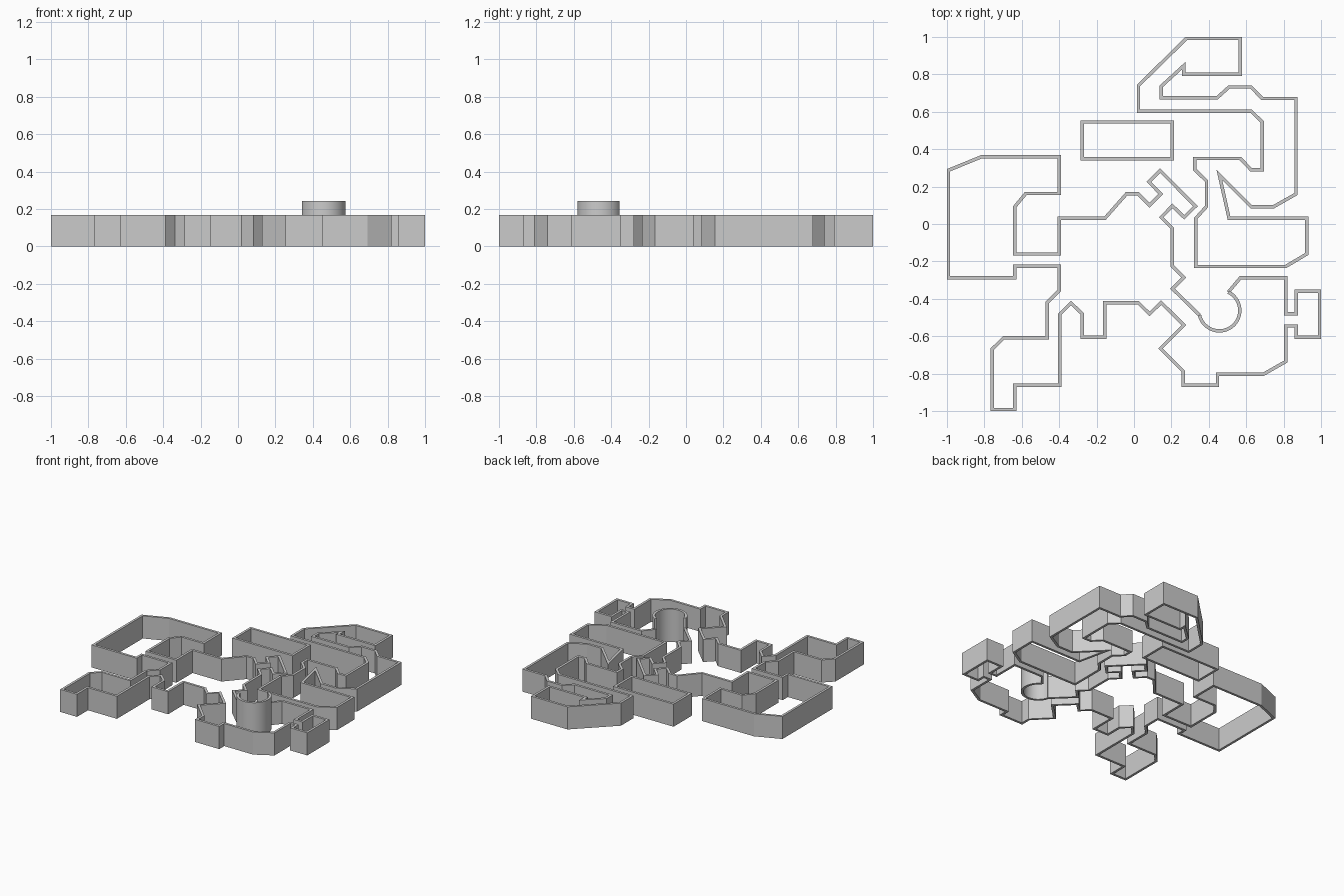
import bpy, bmesh, math
from mathutils import Vector

T = 0.018   # wall thickness
H = 0.168   # wall height
TALL = 0.244  # round tower wall height


def wall(name, pts, height, closed=True):
    """Vertical mitred wall following a 2D centre line."""
    p = [Vector(q) for q in pts]
    n = len(p)
    bm = bmesh.new()
    rings = []
    for i in range(n):
        a = p[i - 1] if (closed or i > 0) else None
        b = p[(i + 1) % n] if (closed or i < n - 1) else None
        d1 = (p[i] - a).normalized() if a else (b - p[i]).normalized()
        d2 = (b - p[i]).normalized() if b else d1
        n1, n2 = Vector((-d1.y, d1.x)), Vector((-d2.y, d2.x))
        m = (n1 + n2) / (1 + n1.dot(n2)) * T / 2
        l, r = p[i] + m, p[i] - m
        rings.append([bm.verts.new((q.x, q.y, z)) for q, z in
                      ((l, 0), (r, 0), (r, height), (l, height))])
    for i in range(n if closed else n - 1):
        s, e = rings[i], rings[(i + 1) % n]
        for k in range(4):
            j = (k + 1) % 4
            bm.faces.new((s[k], s[j], e[j], e[k]))
    if not closed:
        bm.faces.new(rings[0])
        bm.faces.new(rings[-1])
    bmesh.ops.recalc_face_normals(bm, faces=bm.faces)
    me = bpy.data.meshes.new(name)
    bm.to_mesh(me)
    bm.free()
    ob = bpy.data.objects.new(name, me)
    bpy.context.collection.objects.link(ob)
    return ob


# Winding north-east building outline
wall("northeast_wall", [
    (.28, .991), (.568, .991), (.568, .8), (.265, .8), (.265, .845), (.145, .735),
    (.145, .675), (.445, .675), (.508, .732), (.625, .732), (.685, .67), (.865, .67),
    (.865, .16), (.747, .093), (.625, .093), (.456, .262), (.508, .03), (.923, .03),
    (.923, -.16), (.81, -.227), (.33, -.227), (.33, .03), (.387, .093), (.387, .23),
    (.325, .29), (.325, .35), (.568, .35), (.625, .29), (.685, .29), (.685, .545),
    (.625, .603), (.024, .603), (.024, .74)], H)

# Free-standing rectangular room
wall("rectangular_room_wall", [(-.276, .545), (.204, .545), (.204, .348), (-.276, .348)], H)

# Round tower: open arc, taller than the rest
C, R = Vector((.456, -.462)), .109
a0, a1 = math.radians(193), math.radians(424)
arc = [(C.x + R * math.cos(a0 + (a1 - a0) * i / 32),
        C.y + R * math.sin(a0 + (a1 - a0) * i / 32)) for i in range(33)]
tower = wall("round_tower_wall", arc, TALL, closed=False)
for f in tower.data.polygons:
    f.use_smooth = True
bpy.context.view_layer.objects.active = tower
tower.select_set(True)
bpy.ops.object.shade_smooth_by_angle(angle=math.radians(30))

# Main outline, split into three runs around the tower
southeast = [
    arc[-1], (.568, -.288), (.81, -.288), (.81, -.48), (.867, -.48), (.867, -.36),
    (.991, -.36), (.991, -.604), (.867, -.604), (.867, -.545), (.81, -.545),
    (.81, -.735), (.69, -.803), (.446, -.803), (.446, -.862), (.264, -.862),
    (.264, -.788), (.142, -.665), (.267, -.54), (.145, -.42), (.083, -.48),
    (.022, -.42), (-.156, -.42)]
west = [
    (-.156, -.604), (-.276, -.604), (-.276, -.48), (-.337, -.422), (-.397, -.483),
    (-.397, -.862), (-.636, -.862), (-.636, -.991), (-.757, -.991), (-.757, -.668),
    (-.695, -.607), (-.464, -.607), (-.464, -.42), (-.399, -.355), (-.399, -.226),
    (-.636, -.226), (-.636, -.287), (-.991, -.287), (-.991, .287), (-.815, .359),
    (-.399, .359), (-.399, .163), (-.578, .163), (-.636, .093), (-.636, -.16),
    (-.399, -.16)]
centre = [
    (-.399, .031), (-.155, .031), (-.04, .161), (.022, .161), (.083, .1), (.143, .16),
    (.08, .225), (.14, .285), (.328, .095), (.268, .036), (.205, .097), (.146, .036),
    (.205, -.024), (.205, -.225), (.266, -.286), (.206, -.346), arc[0]]
wall("main_wall", southeast + west + centre, H, closed=False)
